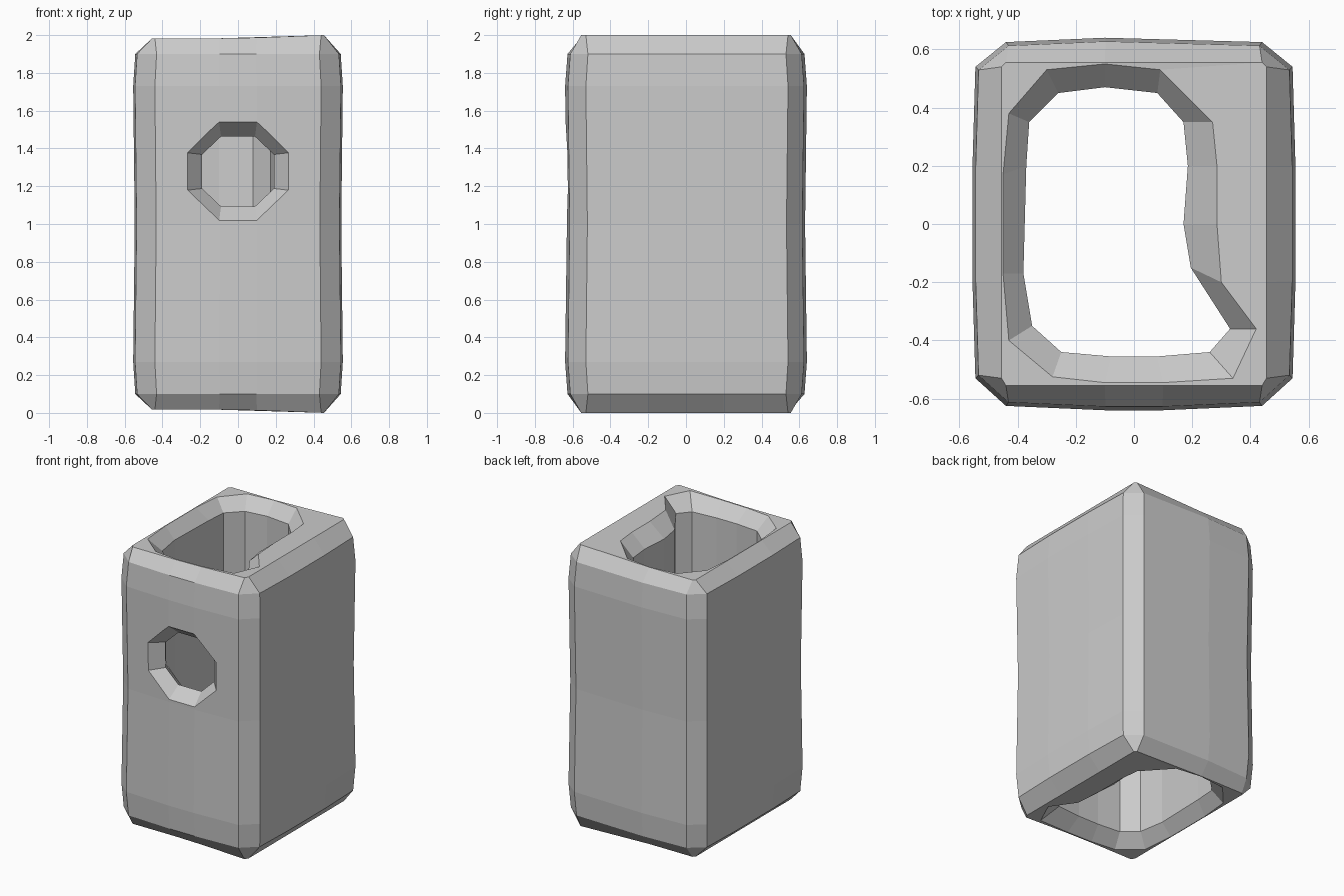
import bpy, bmesh

if "Cube" in bpy.data.objects:
    bpy.data.objects.remove(bpy.data.objects["Cube"])


def loft(name, rings, closed):
    """Skin a list of equal-length point rings; closed joins last to first."""
    bm = bmesh.new()
    loops = [[bm.verts.new(p) for p in ring] for ring in rings]
    n = len(loops[0])
    pairs = list(zip(loops, loops[1:]))
    if closed:
        pairs.append((loops[-1], loops[0]))
    else:
        bm.faces.new(loops[0])
        bm.faces.new(loops[-1])
    for a, b in pairs:
        for i in range(n):
            j = (i + 1) % n
            bm.faces.new((a[i], a[j], b[j], b[i]))
    bmesh.ops.recalc_face_normals(bm, faces=bm.faces)
    mesh = bpy.data.meshes.new(name)
    bm.to_mesh(mesh)
    bm.free()
    obj = bpy.data.objects.new(name, mesh)
    bpy.context.collection.objects.link(obj)
    return obj


# Plan outlines, clockwise from the back left corner
outer = [(-.44, .625), (-.1, .64), (.44, .625), (.545, .54),
         (.555, .2), (.555, 0), (.555, -.2), (.545, -.53),
         (.44, -.625), (.1, -.64), (-.1, -.64), (-.44, -.625),
         (-.545, -.53), (-.555, -.2), (-.555, .2), (-.545, .54)]
rim = [(-.3, .53), (-.1, .55), (.09, .53), (.27, .35),
       (.285, .2), (.285, 0), (.3, -.2), (.42, -.36),
       (.34, -.53), (.1, -.545), (-.1, -.545), (-.28, -.525),
       (-.43, -.4), (-.45, -.17), (-.45, .17), (-.43, .38)]
throat = [(-.26, .45), (-.1, .47), (.08, .45), (.17, .35),
          (.185, .2), (.17, 0), (.195, -.15), (.33, -.36),
          (.26, -.44), (.08, -.455), (-.08, -.455), (-.25, -.44),
          (-.35, -.35), (-.38, -.17), (-.37, .2), (-.36, .35)]
ridge = [(max(-.455, min(.455, x)), max(-.555, min(.555, y))) for x, y in outer]


def level(outline, z, s=1):
    return [(x * s, y * s, z) for x, y in outline]


def end_ring(outline, top):
    """End faces swell slightly towards the thick right wall."""
    ring = []
    for x, y in outline:
        inset = .017 - .037 * max(0, x)
        ring.append((x, y, 2 - inset if top else inset))
    return ring


# Hollow block with one thick wall, open at both ends
body = loft("hollow_block", [
    level(throat, .1), end_ring(rim, False), end_ring(ridge, False),
    level(outer, .1, .98), level(outer, .27), level(outer, 1.0, .985),
    level(outer, 1.73), level(outer, 1.9, .98),
    end_ring(ridge, True), end_ring(rim, True), level(throat, 1.9)], True)


# Octagonal front opening, flared on both faces of the wall
def octagon(y, near, far_x, far_z):
    pts = [(-near, far_z), (near, far_z), (far_x, near), (far_x, -near),
           (near, -far_z), (-near, -far_z), (-far_x, -near), (-far_x, near)]
    return [(x, y, z + 1.278) for x, z in pts]


wide, narrow = (.1, .275, .262), (.09, .19, .185)
cutter = loft("opening_cutter", [
    octagon(-.72, *wide), octagon(-.635, *wide), octagon(-.54, *narrow),
    octagon(-.45, *wide), octagon(-.40, *wide)], False)
cutter.hide_render = True

cut = body.modifiers.new("front_opening", 'BOOLEAN')
cut.operation = 'DIFFERENCE'
cut.solver = 'EXACT'
cut.object = cutter
bpy.context.view_layer.objects.active = body
bpy.ops.object.modifier_apply(modifier=cut.name)
bpy.data.objects.remove(cutter)
